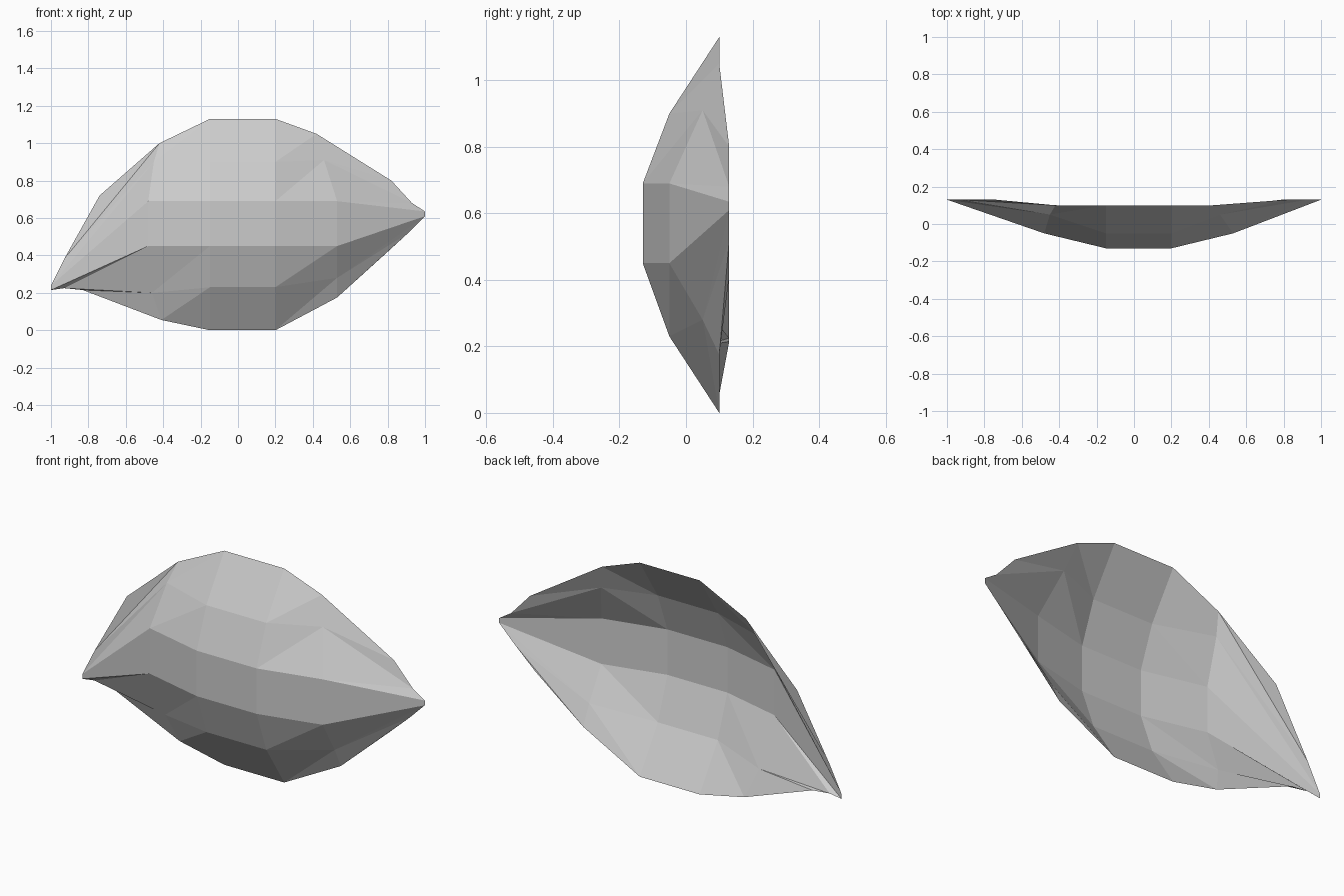
import bpy
import bmesh

cube = bpy.data.objects.get("Cube")
if cube:
    bpy.data.objects.remove(cube, do_unlink=True)

# Single flat colour
grey = bpy.data.materials.new("light_grey")
grey.use_nodes = True
colour = (0.6, 0.6, 0.6, 1.0)
grey.diffuse_color = colour
grey.node_tree.nodes["Principled BSDF"].inputs["Base Color"].default_value = colour


def middle_section(x):
    """Cross-section of the bulge at x, from the top rim to the bottom rim."""
    profile = [(0.1, 1.13), (-0.05, 0.9), (-0.13, 0.69),
               (-0.13, 0.45), (-0.05, 0.23), (0.1, 0.0)]
    return [(x, y, z) for y, z in profile]


def section(depths, outline):
    """Cross-section from (x, z) points and their depths."""
    return [(x, y, z) for y, (x, z) in zip(depths, outline)]


shoulder = [0.1, 0.05, -0.05, -0.05, 0.05, 0.1]
rim = [0.13] * 6

# Sections running from the drooping right tip to the raised left tip
sections = [
    section(rim, [(-0.74, 0.72), (-0.93, 0.38), (-1, 0.24),
                  (-1, 0.215), (-0.93, 0.225), (-0.83, 0.215)]),
    section(shoulder, [(-0.42, 1.0), (-0.45, 0.9), (-0.48, 0.69),
                       (-0.48, 0.45), (-0.46, 0.2), (-0.41, 0.055)]),
    middle_section(-0.15),
    middle_section(0.2),
    section(shoulder, [(0.42, 1.05), (0.46, 0.91), (0.53, 0.69),
                       (0.53, 0.45), (0.53, 0.28), (0.53, 0.175)]),
    section(rim, [(0.82, 0.8), (0.93, 0.68), (1, 0.635),
                  (1, 0.61), (0.91, 0.52), (0.79, 0.41)]),
]

# Skin the open shell with flat triangles
bm = bmesh.new()
columns = [[bm.verts.new(p) for p in s] for s in sections]
for left, right in zip(columns, columns[1:]):
    for j in range(len(left) - 1):
        bm.faces.new((left[j], left[j + 1], right[j]))
        bm.faces.new((left[j + 1], right[j + 1], right[j]))

mesh = bpy.data.meshes.new("curved_shell")
bm.to_mesh(mesh)
bm.free()
mesh.materials.append(grey)
shell = bpy.data.objects.new("curved_shell", mesh)
bpy.context.collection.objects.link(shell)
